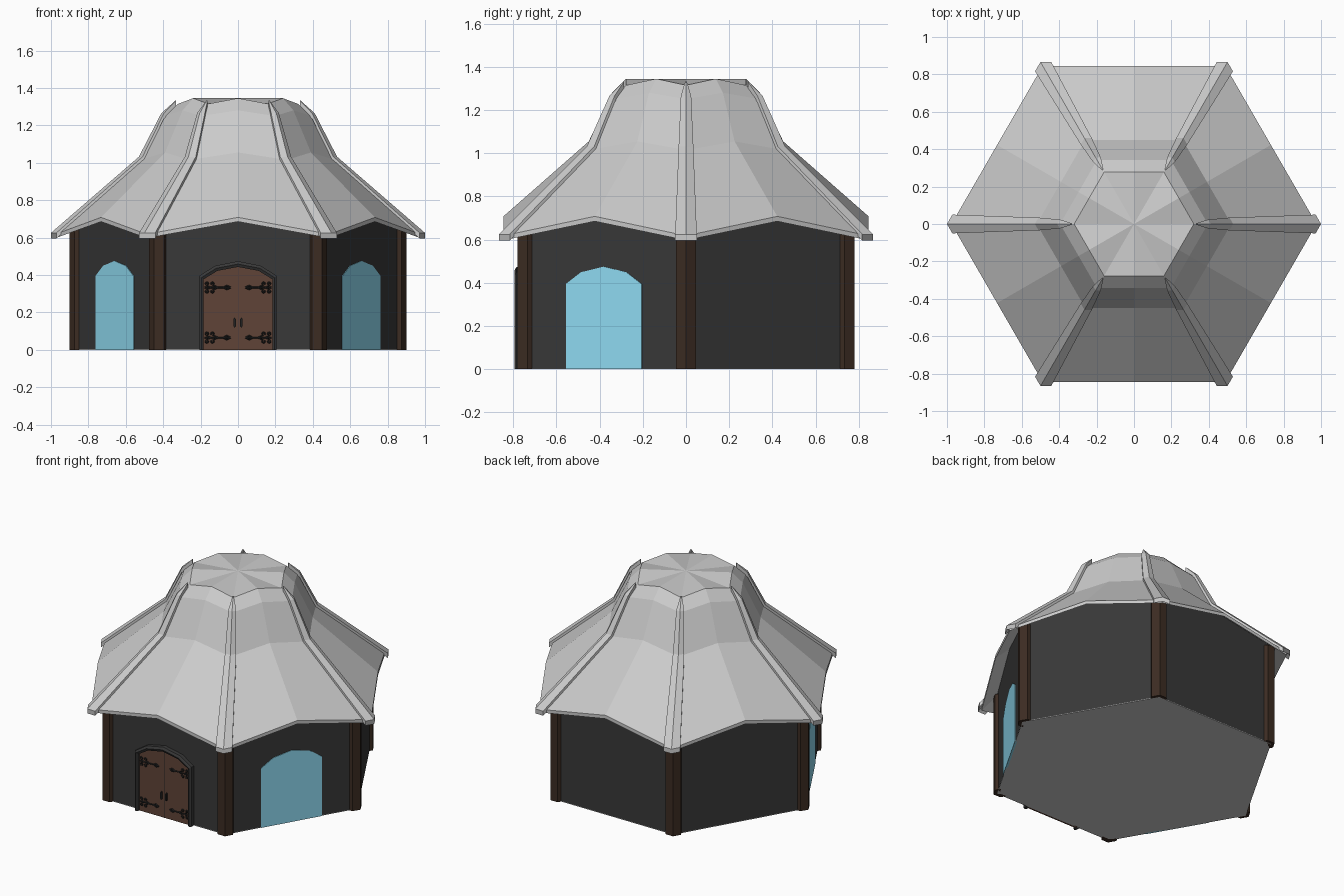
import bpy, bmesh, math
from mathutils import Vector

if "Cube" in bpy.data.objects:
    bpy.data.objects.remove(bpy.data.objects["Cube"])

def material(name, rgb):
    m = bpy.data.materials.new(name)
    m.diffuse_color = (*rgb, 1)
    m.use_nodes = True
    m.node_tree.nodes["Principled BSDF"].inputs["Base Color"].default_value = m.diffuse_color
    return m

WALL = material("charcoal", (0.04, 0.04, 0.04))
POST = material("dark_wood", (0.045, 0.025, 0.016))
DOOR = material("door_wood", (0.115, 0.057, 0.038))
GLASS = material("blue_glass", (0.29, 0.74, 0.93))
IRON = material("iron", (0.015, 0.015, 0.015))

def finish(name, bm, mat=None):
    bmesh.ops.recalc_face_normals(bm, faces=bm.faces)
    me = bpy.data.meshes.new(name)
    bm.to_mesh(me)
    bm.free()
    ob = bpy.data.objects.new(name, me)
    bpy.context.collection.objects.link(ob)
    if mat:
        me.materials.append(mat)
    return ob

def loft(name, rings, mat=None, top=None):
    """Skin closed rings; cap both ends, with a fan to point 'top' if given."""
    bm = bmesh.new()
    vs = [[bm.verts.new(p) for p in ring] for ring in rings]
    n = len(vs[0])
    for a, b in zip(vs, vs[1:]):
        for i in range(n):
            j = (i + 1) % n
            bm.faces.new((a[i], a[j], b[j], b[i]))
    bm.faces.new(vs[0])
    if top:
        c = bm.verts.new(top)
        for i in range(n):
            bm.faces.new((vs[-1][i], vs[-1][(i + 1) % n], c))
    else:
        bm.faces.new(vs[-1])
    return finish(name, bm, mat)

def hex_ring(r, z_corner, z_mid):
    """Hexagon with edge midpoints at their own height."""
    pts = []
    for i in range(12):
        a = math.radians(30 * i)
        rr, z = (r * math.cos(math.pi / 6), z_mid) if i % 2 else (r, z_corner)
        pts.append((rr * math.cos(a), rr * math.sin(a), z))
    return pts

def chevron(deg, r, z, w, dr, dz):
    """Bent strip wrapped around a hexagon corner."""
    a = math.radians(deg)
    out, side = Vector((math.cos(a), math.sin(a), 0)), Vector((-math.sin(a), math.cos(a), 0))
    pts = []
    for t, k in ((-w, 0), (0, 0), (w, 0), (w, 1), (0, 1), (-w, 1)):
        pts.append(out * (r - 0.577 * abs(t) - k * dr) + side * t + Vector((0, 0, z - k * dz)))
    return pts

def arch(w, hs, ht):
    m = hs + 0.68 * (ht - hs)
    return [(-w, 0), (-w, hs), (-0.6 * w, m), (0, ht), (0.6 * w, m), (w, hs), (w, 0)]

# Walls and floor
loft("walls", [hex_ring(0.877, 0.004, 0.004), hex_ring(0.877, 0.68, 0.765)], WALL)
loft("floor", [hex_ring(0.877, 0, 0), hex_ring(0.877, 0.004, 0.004)])

# Flared roof with wavy eaves
loft("roof", [hex_ring(0.52, 0.98, 1.02), hex_ring(0.976, 0.597, 0.685),
              hex_ring(0.976, 0.618, 0.708), hex_ring(0.52, 1.015, 1.055),
              hex_ring(0.395, 1.25, 1.28), hex_ring(0.32, 1.315, 1.345)],
     top=(0, 0, 1.345))

# Corner posts and roof ribs
rib = [(1.0, 0.625, 0.05), (0.53, 1.032, 0.034), (0.41, 1.265, 0.024), (0.335, 1.332, 0.004)]
for i in range(6):
    loft(f"post_{i}", [chevron(60 * i, 0.9, z, 0.046, 0.04, 0) for z in (0, 0.665)], POST)
    loft(f"roof_rib_{i}", [chevron(60 * i, r, z, w, 0, 0.03) for r, z, w in rib])

# Arched windows on the two front side walls
def wall_panel(name, deg, profile, near, far, mat):
    a = math.radians(deg)
    out, side = Vector((math.cos(a), math.sin(a), 0)), Vector((-math.sin(a), math.cos(a), 0))
    return loft(name, [[out * d + side * u + Vector((0, 0, z)) for u, z in profile]
                       for d in (near, far)], mat)

for name, deg in (("right_window", -30), ("left_window", 210)):
    wall_panel(name, deg, arch(0.202, 0.395, 0.475), 0.75, 0.763, GLASS)

# Door leaf, frame and centre gap
wall_panel("door", -90, arch(0.187, 0.375, 0.445), 0.75, 0.772, DOOR)
frame = []
for (xo, zo), (xi, zi) in zip(arch(0.207, 0.395, 0.474), arch(0.184, 0.377, 0.443)):
    frame.append([(xo, -0.75, zo), (xo, -0.785, zo), ((xo + xi) / 2, -0.793, (zo + zi) / 2),
                  (xi, -0.785, zi), (xi, -0.75, zi)])
loft("door_frame", frame, WALL)
wall_panel("door_gap", -90, [(-0.001, 0), (0.001, 0), (0.001, 0.44), (-0.001, 0.44)],
           0.76, 0.7725, IRON)

# Handles
for s in (-1, 1):
    x = 0.018 * s
    wall_panel(f"handle_{s}", -90, [(x - 0.006, 0.125), (x, 0.118), (x + 0.006, 0.125),
               (x + 0.006, 0.165), (x, 0.172), (x - 0.006, 0.165)], 0.765, 0.782, IRON)

# Scrolled strap hinges
def curl(cx, cz, r, start, turn):
    return [(cx + r * (1 - 0.09 * k) * math.cos(start + turn * k * 0.7),
             cz + r * (1 - 0.09 * k) * math.sin(start + turn * k * 0.7)) for k in range(7)]

def hinge(name, s, z):
    cu = bpy.data.curves.new(name, 'CURVE')
    cu.dimensions = '3D'
    cu.bevel_depth = 0.0045
    cu.bevel_resolution = 0
    cu.use_fill_caps = True
    paths = [[(0, 0), (0.06, 0), (0.135, 0)]]
    for m in (-1, 1):
        paths.append([(0.07, 0), (0.045, m * 0.012)] + curl(0.04, m * 0.02, 0.009, 0, m))
        paths.append([(0.03, 0), (0.012, m * 0.01)] + curl(0.01, m * 0.02, 0.009, 0, m))
        paths.append([(0.1, 0), (0.118, m * 0.01), (0.138, 0)])
    for path in paths:
        sp = cu.splines.new('POLY')
        sp.points.add(len(path) - 1)
        for p, (u, v) in zip(sp.points, path):
            p.co = (s * (0.178 - u), -0.774, z + v, 1)
    cu.materials.append(IRON)
    bpy.context.collection.objects.link(bpy.data.objects.new(name, cu))

for s, side in ((-1, "left"), (1, "right")):
    hinge(f"upper_{side}_hinge", s, 0.333)
    hinge(f"lower_{side}_hinge", s, 0.065)
